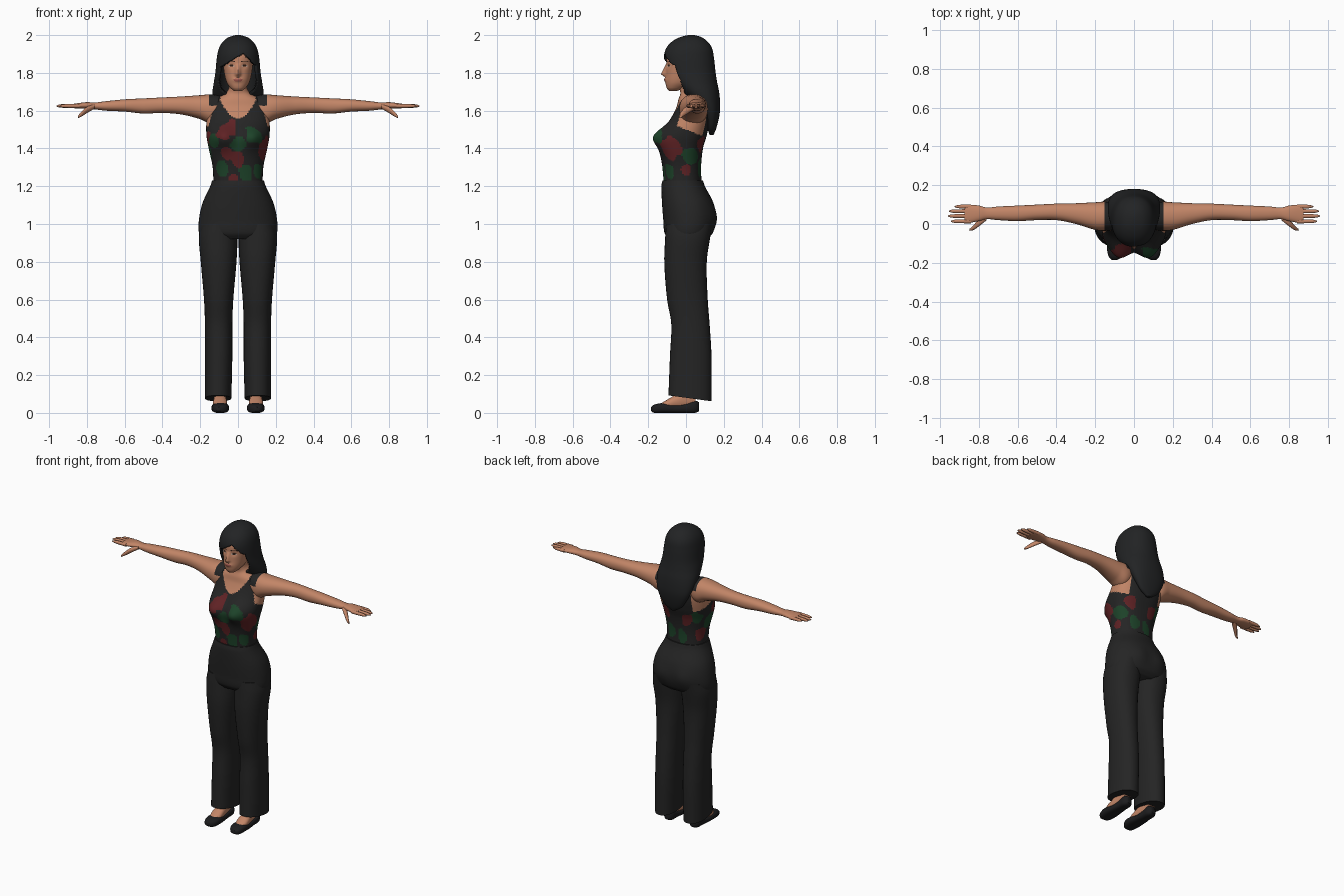
import bpy, bmesh, math
from math import sin, cos, pi, exp, hypot, atan2

cube = bpy.data.objects.get("Cube")
if cube:
    bpy.data.objects.remove(cube, do_unlink=True)


def material(name, *rgb):
    m = bpy.data.materials.new(name)
    m.use_nodes = True
    m.diffuse_color = (*rgb, 1)
    m.node_tree.nodes["Principled BSDF"].inputs["Base Color"].default_value = (*rgb, 1)
    return m


skin = material("skin", .54, .235, .135)
cloth = material("black_cloth", .018, .018, .018)
red = material("flower_red", .115, .016, .018)
green = material("leaf_green", .012, .055, .022)
hair_mat = material("dark_hair", .016, .017, .018)
shoe_mat = material("shoe_black", .012, .012, .013)
lip = material("lip", .34, .095, .075)
eye_dark = material("eye_dark", .03, .015, .01)
eye_white = material("eye_white", .55, .48, .43)


def sample(rows, t):
    """Smooth interpolation of extent rows at position t."""
    i = max(k for k in range(len(rows) - 1) if k == 0 or rows[k][0] <= t)
    p, q = rows[i], rows[i + 1]
    before, after = rows[max(i - 1, 0)], rows[min(i + 2, len(rows) - 1)]
    h = q[0] - p[0]
    u = (t - p[0]) / h
    result = []
    for k in range(1, 5):
        m0 = (q[k] - before[k]) / (q[0] - before[0]) * h
        m1 = (after[k] - p[k]) / (after[0] - p[0]) * h
        result.append((2*u**3 - 3*u*u + 1) * p[k] + (u**3 - 2*u*u + u) * m0
                      + (3*u*u - 2*u**3) * q[k] + (u**3 - u*u) * m1)
    return result


def power(v, e):
    return math.copysign(abs(v) ** e, v)


def loft(name, axis, rows, mats, n=32, m=40, e=.9, warp=None, paint=None,
         drop=None, mirror=False, thickness=0):
    """Skin rings along an axis; each row is position, then low and high of the other two axes."""
    rows = sorted(rows)
    bm = bmesh.new()
    rings = []
    for j in range(m + 1):
        t = rows[0][0] + (rows[-1][0] - rows[0][0]) * j / m
        a0, a1, b0, b1 = sample(rows, t)
        ring = []
        for i in range(n):
            g = 2 * pi * i / n
            a = (a0 + a1) / 2 + (a1 - a0) / 2 * power(sin(g), e)
            b = (b0 + b1) / 2 - (b1 - b0) / 2 * power(cos(g), e)
            co = {"x": (t, a, b), "y": (a, t, b), "z": (a, b, t)}[axis]
            ring.append(bm.verts.new(warp(*co) if warp else co))
        rings.append(ring)
    for low, high in zip(rings, rings[1:]):
        for i in range(n):
            k = (i + 1) % n
            bm.faces.new((low[i], low[k], high[k], high[i]))
    bm.faces.new(rings[0])
    bm.faces.new(rings[-1])
    bmesh.ops.recalc_face_normals(bm, faces=bm.faces)
    if drop:
        gone = [f for f in bm.faces if drop(*f.calc_center_median())]
        bmesh.ops.delete(bm, geom=gone, context="FACES")
    if paint:
        for f in bm.faces:
            f.material_index = mats.index(paint(*f.calc_center_median()))
    me = bpy.data.meshes.new(name)
    bm.to_mesh(me)
    bm.free()
    for mat in mats:
        me.materials.append(mat)
    ob = bpy.data.objects.new(name, me)
    bpy.context.collection.objects.link(ob)
    bpy.ops.object.select_all(action="DESELECT")
    ob.select_set(True)
    bpy.context.view_layer.objects.active = ob
    bpy.ops.object.shade_smooth_by_angle(angle=math.radians(45))
    if thickness:
        s = ob.modifiers.new("thickness", "SOLIDIFY")
        s.thickness, s.offset = thickness, -1
    if mirror:
        ob.modifiers.new("mirror", "MIRROR").use_mirror_merge = False
    return ob


def sym(t, w, lo, hi):
    return (t, -w, w, lo, hi)


def bump(d, s):
    return exp(-(d / s) ** 2)


# Torso with neck, sleeveless top and printed flowers
blots = [(-.45, 1.5, .05, red), (-.9, 1.44, .04, green), (0, 1.42, .04, green),
         (.6, 1.47, .045, green), (0, 1.345, .045, red), (-.5, 1.37, .035, red),
         (-.75, 1.3, .045, green), (.4, 1.27, .05, green), (-.2, 1.23, .04, red),
         (1.15, 1.4, .06, red), (1.9, 1.36, .05, green), (1.75, 1.29, .03, red),
         (1, 1.28, .04, green), (-1.5, 1.38, .05, green), (-1.9, 1.3, .045, red),
         (-1.3, 1.46, .035, red), (2.6, 1.3, .045, green), (2.4, 1.42, .04, red),
         (-2.6, 1.4, .045, red), (-2.9, 1.28, .045, green), (-2.2, 1.42, .04, green)]


def bust(x, y, z):
    if y < 0:
        y -= .045 * bump(abs(x) - .08, .06) * bump(z - 1.46, .06)
    return x, y, z


def top_colour(x, y, z):
    ax = abs(x)
    neckline = z > (1.56 + 11 * x * x if y < .03 else 1.64)
    if z > 1.69 or (ax < .095 and neckline):
        return skin
    if y < .03:
        armhole = ax > .135 + .25 * max(0, 1.6 - z)
    else:
        armhole = ax > .11
    if armhole and z > 1.5 - .4 * y:
        return skin
    g = atan2(x, -y - .02)
    for bg, bz, r, mat in blots:
        if hypot((g - bg) * .15, z - bz) < r * (1 + .15 * sin(60 * (x + y) + 50 * z)):
            return mat
    return cloth


loft("torso", "z", [sym(1.18, .13, -.115, .085), sym(1.3, .134, -.125, .08),
     sym(1.4, .155, -.14, .09), sym(1.47, .167, -.135, .11), sym(1.55, .167, -.085, .125),
     sym(1.62, .16, -.05, .125), sym(1.66, .125, -.04, .115), sym(1.69, .07, -.03, .1),
     sym(1.72, .048, -.035, .07), sym(1.78, .045, -.04, .06)],
     [cloth, skin, red, green], n=112, m=100, e=.85, warp=bust, paint=top_colour)


# Trousers
def seat(x, y, z):
    if y > 0:
        y += .014 * bump(abs(x) - .08, .06) * bump(z - 1.03, .06)
    return x, y, z


def hem(x, y, z):
    return x, y, z - .2 * y * max(0, 1 - z / .25)


loft("trouser_hips", "z", [sym(.92, .185, -.09, .11), sym(.95, .206, -.113, .14),
     sym(1.02, .207, -.12, .155), sym(1.11, .188, -.127, .145), sym(1.2, .147, -.13, .1),
     sym(1.23, .137, -.125, .09)], [cloth], n=48, warp=seat)
loft("trouser_legs", "z", [(1, .01, .195, -.105, .14), (.93, .003, .207, -.11, .128),
     (.8, .008, .197, -.115, .11), (.6, .025, .18, -.1, .115), (.47, .03, .175, -.078, .125),
     (.3, .03, .175, -.085, .135), (.08, .035, .175, -.093, .135)],
     [cloth], warp=hem, mirror=True)

# Feet and shoes
loft("feet", "y", [(-.15, .075, .115, .02, .04), (-.1, .058, .132, .02, .07),
     (-.05, .06, .13, .02, .1), (0, .065, .125, .02, .14), (.05, .07, .12, .03, .14)],
     [skin], n=24, m=20, mirror=True)
loft("shoes", "y", [(-.185, .085, .115, .01, .03), (-.17, .06, .13, 0, .043),
     (-.12, .047, .14, 0, .052), (-.05, .055, .135, 0, .042), (0, .06, .13, 0, .05),
     (.05, .062, .128, 0, .065), (.07, .08, .11, .01, .055)],
     [shoe_mat], n=24, m=24, e=.7, mirror=True)

# Arms with shoulder straps, then fingers and thumbs
loft("arms", "x", [(.08, -.025, .1, 1.56, 1.675), (.14, -.035, .115, 1.53, 1.686),
     (.2, -.03, .112, 1.555, 1.682), (.3, 0, .107, 1.58, 1.675), (.4, .02, .105, 1.588, 1.67),
     (.5, .02, .1, 1.585, 1.665), (.6, .015, .095, 1.595, 1.66), (.7, .02, .09, 1.6, 1.65),
     (.76, .025, .085, 1.607, 1.643), (.8, .015, .095, 1.61, 1.645),
     (.86, .005, .1, 1.612, 1.638), (.875, .01, .096, 1.615, 1.635)],
     [skin, cloth], m=110, mirror=True,
     paint=lambda x, y, z: cloth if .095 < x < .155 and z > 1.62 else skin)
for finger, y, tip in (("index", .014, .945), ("middle", .041, .96),
                       ("ring", .066, .955), ("little", .09, .925)):
    loft(finger + "_fingers", "x", [(.84, y - .011, y + .011, 1.614, 1.636),
         (tip - .02, y - .009, y + .009, 1.616, 1.634),
         (tip, y - .003, y + .003, 1.621, 1.627)], [skin], n=10, m=8, mirror=True)
loft("thumbs", "x", [(.76, .02, .06, 1.61, 1.635), (.8, -.012, .025, 1.587, 1.62),
     (.83, -.032, -.008, 1.568, 1.594), (.848, -.035, -.025, 1.56, 1.572)],
     [skin], n=12, m=12, mirror=True)


# Head with painted eyes, brows and mouth
def features(x, y, z):
    if y < -.03:
        slope = max(0, min((1.85 - z) / .055, (z - 1.775) / .018, 1))
        y -= .026 * slope * bump(x, .013)
        y -= .008 * bump(x, .025) * bump(z - 1.763, .012)
        y += .006 * bump(abs(x) - .035, .016) * bump(z - 1.838, .014)
    return x, y, z


def face_colour(x, y, z):
    if y > -.04:
        return skin
    dx = abs(x) - .035
    if hypot(dx / .016, (z - 1.838) / .006) < 1:
        return eye_dark if abs(dx) < .007 or z > 1.84 else eye_white
    if abs(dx) < .019 and abs(z - 1.862 + 6 * dx * dx) < .003:
        return eye_dark
    if hypot(x / .024, (z - 1.763) / .008) < 1:
        return lip
    return skin


loft("head", "z", [sym(1.705, .022, -.09, -.045), sym(1.72, .04, -.102, -.01),
     sym(1.75, .06, -.108, .045), sym(1.8, .073, -.106, .085), sym(1.85, .079, -.104, .1),
     sym(1.9, .079, -.098, .105), sym(1.95, .06, -.06, .08), sym(1.97, .03, -.02, .05)],
     [skin, eye_dark, eye_white, lip], n=120, m=110, warp=features, paint=face_colour)


# Long hair with a side-swept fringe around the face opening
def face_opening(x, y, z):
    edge = 1.905 - .6 * max(0, .03 - x) - max(0, x - .03)
    return 1.66 < z < edge and y < -.055 + .35 * max(0, 1.83 - z)


loft("hair", "z", [sym(1.47, .015, .125, .145), sym(1.5, .06, .115, .158),
     sym(1.55, .095, .1, .172), sym(1.6, .118, .075, .18), sym(1.65, .132, .025, .18),
     sym(1.7, .135, -.025, .175), sym(1.75, .128, -.07, .165), sym(1.8, .12, -.1, .157),
     sym(1.88, .112, -.117, .148), sym(1.93, .101, -.105, .138), sym(1.965, .08, -.075, .115),
     sym(1.99, .048, -.03, .08), sym(2, .012, .01, .045)],
     [hair_mat], n=96, m=100, drop=face_opening, thickness=.014)
